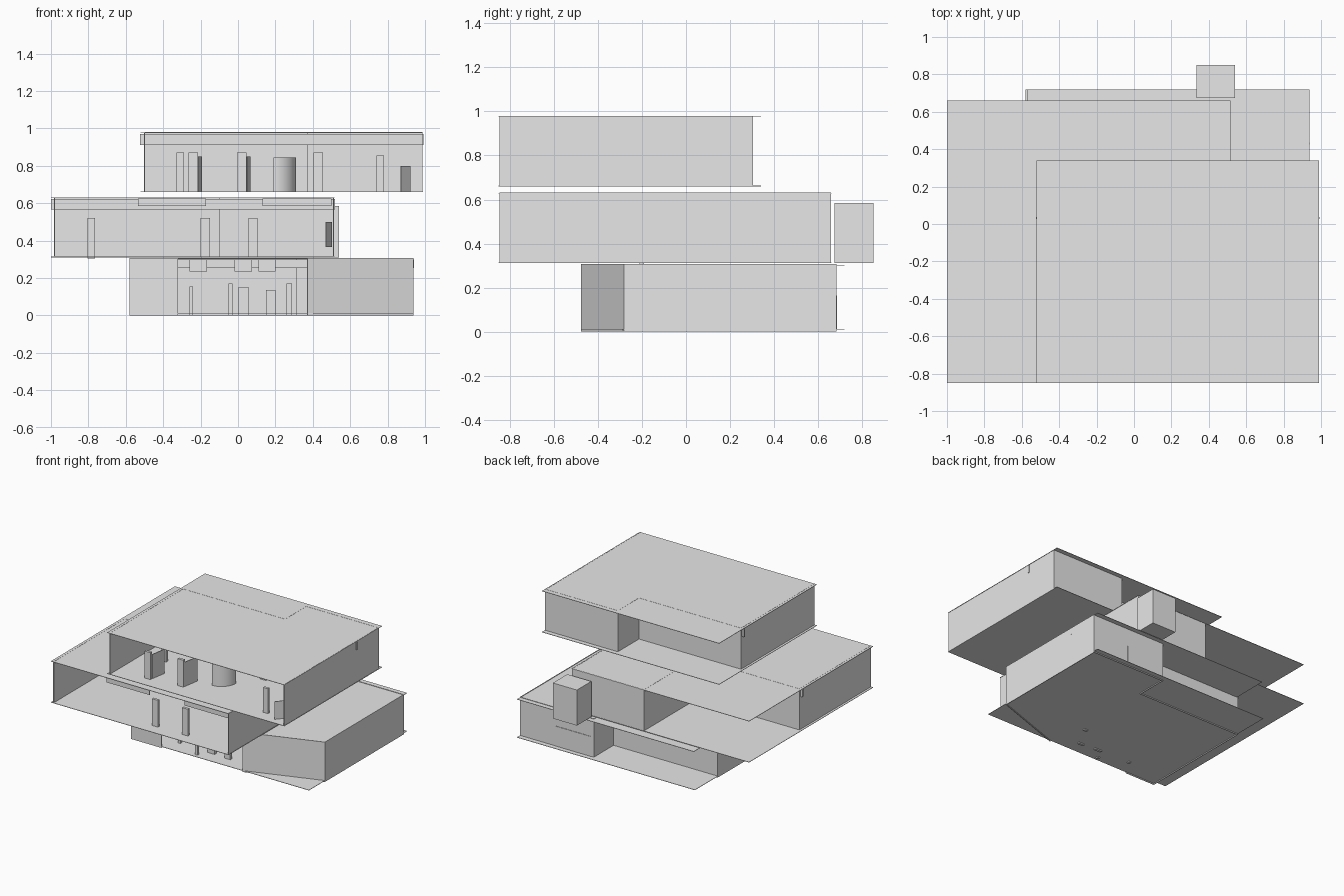
import bpy, bmesh, math

cube = bpy.data.objects.get("Cube")
if cube:
    bpy.data.objects.remove(cube, do_unlink=True)

grey = bpy.data.materials.new("light_grey")
grey.use_nodes = True
grey.diffuse_color = (0.8, 0.8, 0.8, 1)
grey.node_tree.nodes["Principled BSDF"].inputs["Base Color"].default_value = (0.8, 0.8, 0.8, 1)


def finish(name, bm):
    bmesh.ops.recalc_face_normals(bm, faces=bm.faces)
    mesh = bpy.data.meshes.new(name)
    bm.to_mesh(mesh)
    bm.free()
    mesh.materials.append(grey)
    obj = bpy.data.objects.new(name, mesh)
    bpy.context.collection.objects.link(obj)
    return obj


def prism(name, outline, z0, z1):
    """Solid with a flat outline, extruded straight up."""
    bm = bmesh.new()
    face = bm.faces.new([bm.verts.new((x, y, z0)) for x, y in outline])
    top = bmesh.ops.extrude_face_region(bm, geom=[face])["geom"]
    bmesh.ops.translate(bm, vec=(0, 0, z1 - z0),
                        verts=[g for g in top if isinstance(g, bmesh.types.BMVert)])
    return finish(name, bm)


def box(name, x0, x1, y0, y1, z0, z1):
    return prism(name, [(x0, y0), (x1, y0), (x1, y1), (x0, y1)], z0, z1)


def wall(name, path, z0, z1):
    """Thin wall following an open path."""
    bm = bmesh.new()
    low = [bm.verts.new((x, y, z0)) for x, y in path]
    high = [bm.verts.new((x, y, z1)) for x, y in path]
    for i in range(len(path) - 1):
        bm.faces.new((low[i], low[i + 1], high[i + 1], high[i]))
    mesh = bpy.data.meshes.new(name)
    bm.to_mesh(mesh)
    bm.free()
    mesh.materials.append(grey)
    obj = bpy.data.objects.new(name, mesh)
    bpy.context.collection.objects.link(obj)
    mod = obj.modifiers.new("thickness", "SOLIDIFY")
    mod.thickness = 0.005
    mod.offset = 0
    mod.use_even_offset = True
    return obj


T = 0.003  # sheet thickness of floors and roofs

# Ground storey: slanted front wall on one side, open middle
box("ground_floor_slab", -0.58, 0.937, -0.475, 0.72, 0.008, 0.008 + T)
wall("ground_walls", [(0.37, -0.475), (0.935, -0.28), (0.935, 0.68), (0.31, 0.68),
                      (0.31, 0.44), (-0.578, 0.44), (-0.578, -0.473), (-0.32, -0.473)], 0, 0.307)
prism("ground_roof", [(-0.58, -0.475), (0.37, -0.475), (0.937, -0.28),
                      (0.937, 0.72), (-0.57, 0.72)], 0.301, 0.301 + T)
box("ground_lintel", -0.58, 0.94, 0.425, 0.437, 0.255, 0.30)
box("back_door", 0.33, 0.63, 0.682, 0.686, 0.012, 0.165)

# Middle storey: L-shaped room, open front
box("middle_floor_slab", -1.0, 0.515, -0.85, 0.66, 0.311, 0.311 + T)
wall("middle_walls", [(0.51, -0.847), (0.51, 0.655), (-0.10, 0.655), (-0.10, 0.02),
                      (-0.98, 0.02), (-0.98, -0.847)], 0.312, 0.631)
box("middle_roof", -1.0, 0.515, -0.85, 0.66, 0.627, 0.627 + T)
box("middle_lintel", -1.0, 0.518, 0.0, 0.012, 0.567, 0.624)
box("rear_tank_block", 0.335, 0.54, 0.675, 0.85, 0.311, 0.585)

# Top storey: same plan type, shifted sideways
box("top_floor_slab", -0.52, 0.99, -0.85, 0.34, 0.66, 0.66 + T)
wall("top_walls", [(0.985, -0.847), (0.985, 0.302), (0.37, 0.302), (0.37, 0.045),
                   (-0.50, 0.045), (-0.50, -0.847)], 0.661, 0.980)
box("top_roof", -0.52, 0.99, -0.85, 0.34, 0.976, 0.976 + T)
box("top_lintel", -0.523, 0.993, 0.026, 0.038, 0.912, 0.970)

# Hanging header panels along the middle front edge
for i, (x0, x1) in enumerate([(-0.535, -0.17), (0.13, 0.50)]):
    box(f"front_header_{i + 1}", x0, x1, -0.835, -0.831, 0.585, 0.626)

# Pillars: x, width, y, bottom, top
pillars = [
    (-0.31, 0.04, -0.45, 0.662, 0.87), (-0.24, 0.05, -0.75, 0.662, 0.87),
    (0.02, 0.05, -0.72, 0.662, 0.87), (0.43, 0.05, -0.30, 0.662, 0.87),
    (0.76, 0.04, -0.74, 0.662, 0.855),
    (-0.175, 0.05, -0.75, 0.313, 0.52), (0.08, 0.05, -0.75, 0.313, 0.52),
    (-0.785, 0.04, -0.20, 0.305, 0.52),
    (-0.25, 0.02, -0.35, 0.0, 0.155), (-0.04, 0.02, -0.44, 0.0, 0.17),
    (0.03, 0.06, -0.36, 0.0, 0.15), (0.175, 0.05, -0.37, 0.0, 0.135),
    (0.275, 0.03, -0.20, 0.0, 0.17),
]
for i, (x, w, y, z0, z1) in enumerate(pillars):
    box(f"pillar_{i + 1}", x - w / 2, x + w / 2, y - 0.01, y + 0.01, z0, z1)

# Open door leaves beside the front pillars
leaves = [(-0.215, -0.74, -0.195, -0.62, 0.663, 0.85), (0.045, -0.71, 0.065, -0.59, 0.663, 0.85),
          (0.87, -0.80, 0.92, -0.74, 0.663, 0.80), (0.47, -0.40, 0.50, -0.30, 0.365, 0.50)]
for i, (x0, y0, x1, y1, z0, z1) in enumerate(leaves):
    wall(f"door_leaf_{i + 1}", [(x0, y0), (x1, y1)], z0, z1)

# Hanging panels in the open ground front
for i, (x0, x1) in enumerate([(-0.26, -0.165), (-0.02, 0.075), (0.11, 0.20)]):
    box(f"hanging_panel_{i + 1}", x0, x1, -0.30, -0.295, 0.235, 0.30)

# Rounded stair core
arc = [(0.19 + 0.12 * math.sin(a), -0.47 - 0.12 * math.cos(a))
       for a in (math.radians(90 * k / 10) for k in range(11))]
core = prism("stair_core", [(0.19, -0.47)] + arc, 0.662, 0.845)
bpy.ops.object.select_all(action="DESELECT")
core.select_set(True)
bpy.context.view_layer.objects.active = core
bpy.ops.object.shade_smooth_by_angle()
